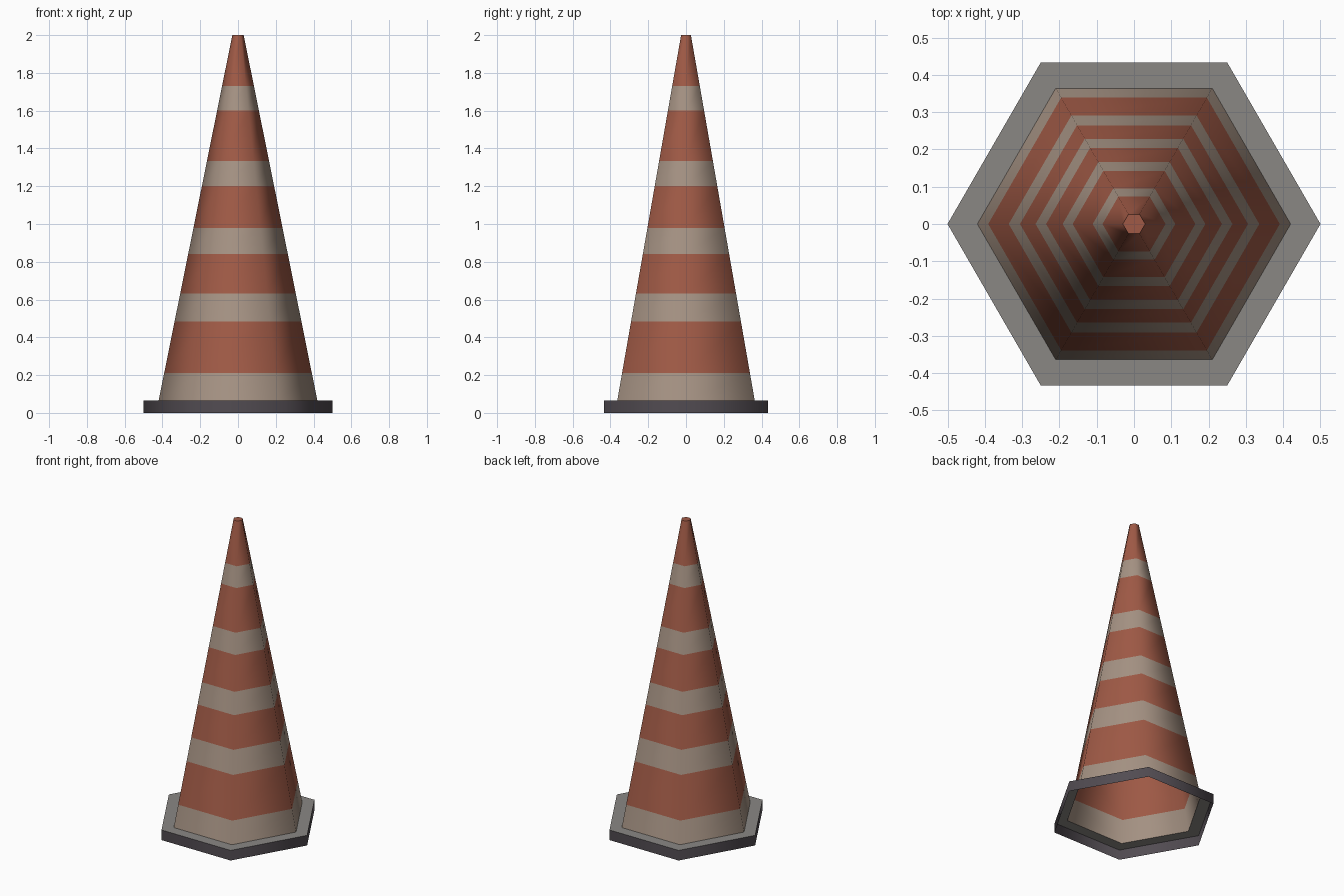
import bpy, bmesh, math

if "Cube" in bpy.data.objects:
    bpy.data.objects.remove(bpy.data.objects["Cube"])


def material(name, rgb):
    m = bpy.data.materials.new(name)
    lin = [((c / 255 + 0.055) / 1.055) ** 2.4 for c in rgb]
    m.diffuse_color = (*lin, 1)
    m.use_nodes = True
    m.node_tree.nodes["Principled BSDF"].inputs["Base Color"].default_value = m.diffuse_color
    return m


orange = material("faded_orange", (160, 90, 70))
cream = material("dusty_white", (166, 147, 132))
rubber = material("dark_rubber", (82, 76, 82))
dust = material("grey_dust", (138, 135, 132))


def hex_shell(name, profile, mats, cap=False):
    """Six-sided open shell; profile = (radius, z), mats = one index per band."""
    bm = bmesh.new()
    rings = [[bm.verts.new((r * math.cos(i * math.pi / 3),
                            r * math.sin(i * math.pi / 3), z)) for i in range(6)]
             for r, z in profile]
    for lo, hi, m in zip(rings, rings[1:], mats[1]):
        for i in range(6):
            j = (i + 1) % 6
            f = bm.faces.new((lo[i], lo[j], hi[j], hi[i]))
            f.material_index = m
            f.smooth = True
    if cap:
        f = bm.faces.new(rings[-1])
        f.material_index = mats[1][-1]
    me = bpy.data.meshes.new(name)
    bm.to_mesh(me)
    bm.free()
    for m in mats[0]:
        me.materials.append(m)
    ob = bpy.data.objects.new(name, me)
    bpy.context.collection.objects.link(ob)
    return ob


# Striped hollow cone, white band first then alternating
heights = [0.066, 0.21, 0.483, 0.633, 0.84, 0.98, 1.2, 1.333, 1.6, 1.73, 2.0]
r0, r1 = 0.42, 0.03
profile = [(r0 + (r1 - r0) * (z - 0.066) / (2 - 0.066), z) for z in heights]
hex_shell("cone", profile, ([cream, orange], [i % 2 for i in range(10)]), cap=True)

# Hollow base: side wall and top flange
hex_shell("base_wall", [(0.5, 0), (0.5, 0.066)], ([rubber], [0]))
hex_shell("base_flange", [(0.5, 0.066), (0.42, 0.066)], ([dust], [0]))
